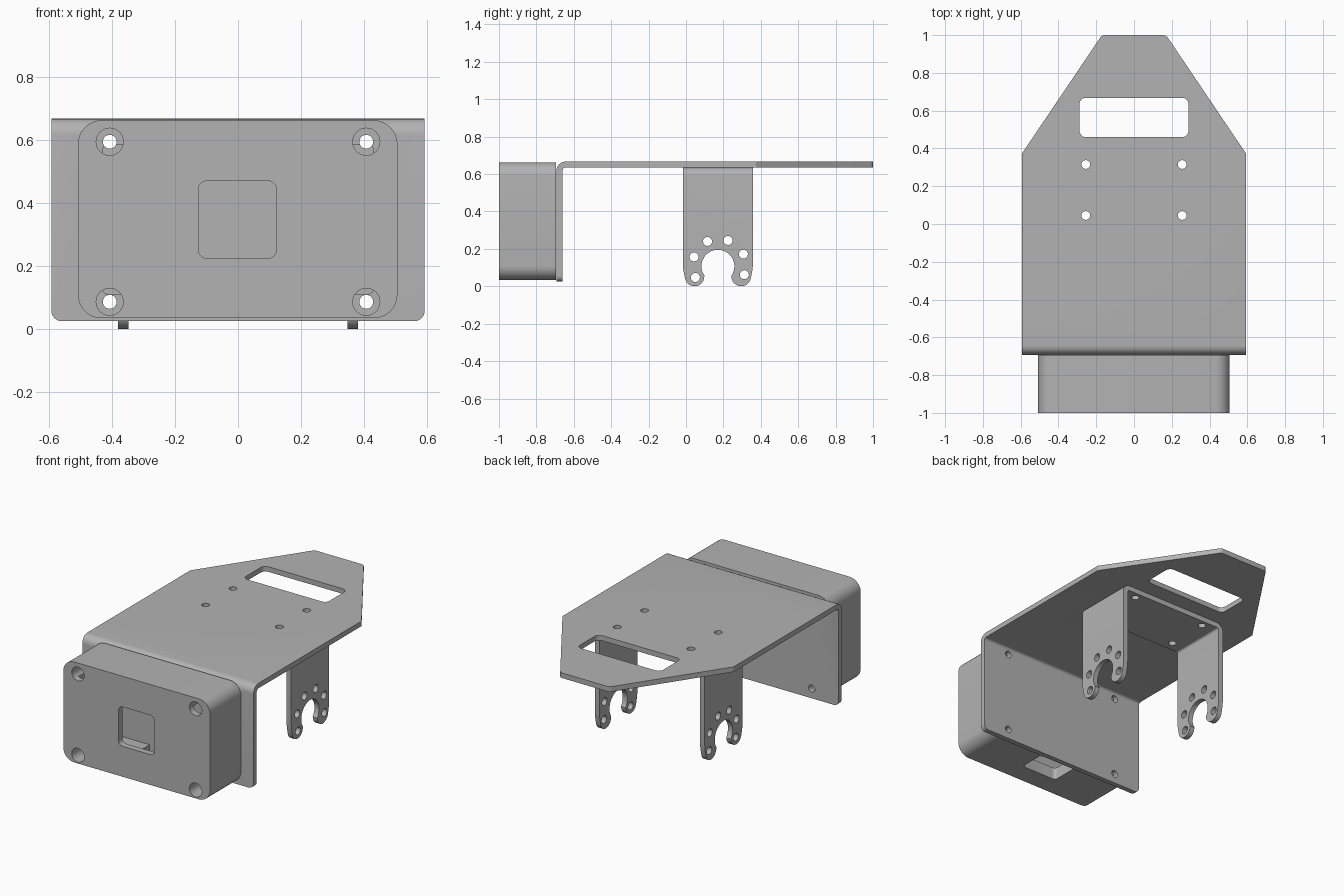
import bpy, bmesh, math
from mathutils import Vector

cube = bpy.data.objects.get("Cube")
if cube:
    bpy.data.objects.remove(cube, do_unlink=True)

metal = bpy.data.materials.new("plain grey")
metal.use_nodes = True
GREY = (0.45, 0.45, 0.45, 1)
metal.diffuse_color = GREY
metal.node_tree.nodes["Principled BSDF"].inputs["Base Color"].default_value = GREY


def arc(cu, cv, r, a0, a1, n=12):
    angles = [math.radians(a0 + (a1 - a0) * i / n) for i in range(n + 1)]
    return [(cu + r * math.cos(a), cv + r * math.sin(a)) for a in angles]


def circle(cu, cv, r):
    return arc(cu, cv, r, 0, 360, 32)[:-1]


def fillet(corners, n=8):
    """Outline from (u, v, radius) corners, each rounded by its radius."""
    out = []
    for i, (u, v, r) in enumerate(corners):
        p = Vector((u, v))
        if r == 0:
            out.append((u, v))
            continue
        a = (Vector(corners[i - 1][:2]) - p).normalized()
        b = (Vector(corners[(i + 1) % len(corners)][:2]) - p).normalized()
        half = a.angle(b) / 2
        c = p + (a + b).normalized() * (r / math.sin(half))
        start = p + a * (r / math.tan(half)) - c
        end = p + b * (r / math.tan(half)) - c
        sweep = start.angle_signed(end)
        for k in range(n + 1):
            t = -sweep * k / n
            s, co = math.sin(t), math.cos(t)
            out.append((c.x + start.x * co - start.y * s,
                        c.y + start.x * s + start.y * co))
    return out


def box_loop(u0, u1, v0, v1, r):
    return fillet([(u0, v0, r), (u1, v0, r), (u1, v1, r), (u0, v1, r)])


PLACE = {"x": lambda u, v, w: (w, u, v),
         "y": lambda u, v, w: (u, w, v),
         "z": lambda u, v, w: (u, v, w)}


def prism(name, loops, axis, w0, w1):
    """Extrude separate closed outlines along an axis."""
    bm = bmesh.new()
    for loop in loops:
        ends = [[bm.verts.new(PLACE[axis](u, v, w)) for u, v in loop] for w in (w0, w1)]
        bm.faces.new(ends[0])
        bm.faces.new(ends[1])
        for i in range(len(loop)):
            j = (i + 1) % len(loop)
            bm.faces.new((ends[0][i], ends[0][j], ends[1][j], ends[1][i]))
    bmesh.ops.recalc_face_normals(bm, faces=bm.faces)
    mesh = bpy.data.meshes.new(name)
    bm.to_mesh(mesh)
    bm.free()
    mesh.materials.append(metal)
    obj = bpy.data.objects.new(name, mesh)
    bpy.context.collection.objects.link(obj)
    return obj


def carve(obj, operation, *shape):
    cutter = prism("cutter", *shape)
    cutter.hide_render = True
    mod = obj.modifiers.new("carve", "BOOLEAN")
    mod.operation, mod.solver, mod.object = operation, "EXACT", cutter
    bpy.ops.object.select_all(action="DESELECT")
    bpy.context.view_layer.objects.active = obj
    obj.select_set(True)
    bpy.ops.object.modifier_apply(modifier=mod.name)
    bpy.data.objects.remove(cutter, do_unlink=True)


def finish(obj):
    bpy.ops.object.select_all(action="DESELECT")
    bpy.context.view_layer.objects.active = obj
    obj.select_set(True)
    bpy.ops.object.shade_smooth_by_angle(angle=math.radians(30))


T = 0.032                       # sheet thickness
TOP, FRONT, HALF = 0.667, -0.693, 0.592
SCREWS = [(x, z) for x in (-0.407, 0.407) for z in (0.086, 0.594)]
BOLTS = [(x, y) for x in (-0.255, 0.255) for y in (0.045, 0.315)]

# Bent main sheet: folded section trimmed to its top and front outlines
sheet = prism("bent_main_plate", [fillet([
    (FRONT, 0.025, 0), (FRONT, TOP, 0.05), (1, TOP, 0), (1, TOP - T, 0),
    (FRONT + T, TOP - T, 0.018), (FRONT + T, 0.025, 0)])], "x", -HALF, HALF)
carve(sheet, "INTERSECT", [fillet([
    (-HALF - 0.01, -0.8, 0), (HALF + 0.01, -0.8, 0), (HALF + 0.01, 0.36, 0),
    (0.17, 1, 0.03), (-0.17, 1, 0.03), (-HALF - 0.01, 0.36, 0)])], "z", -0.1, 0.8)
carve(sheet, "INTERSECT", [fillet([
    (-HALF, 0.025, 0.032), (HALF, 0.025, 0.032), (HALF, 0.8, 0), (-HALF, 0.8, 0)])],
    "y", -0.8, 1.1)
carve(sheet, "DIFFERENCE", [box_loop(-0.288, 0.288, 0.46, 0.668, 0.032)]
      + [circle(x, y, 0.023) for x, y in BOLTS], "z", 0.5, 0.8)
carve(sheet, "DIFFERENCE", [circle(x, z, 0.022) for x, z in SCREWS], "y", -0.8, -0.6)
finish(sheet)

# Hollow housing, open at the back against the sheet
housing = prism("front_housing", [box_loop(-0.508, 0.506, 0.034, 0.662, 0.075)],
                "y", -1, FRONT - 0.001)
carve(housing, "DIFFERENCE", [box_loop(-0.43, 0.43, 0.11, 0.586, 0.02)], "y", -0.96, -0.6)
carve(housing, "DIFFERENCE", [box_loop(-0.126, 0.122, 0.224, 0.47, 0.028)], "y", -1.1, -0.9)
carve(housing, "DIFFERENCE", [box_loop(-0.126, 0.122, -0.87, -0.6, 0.02)], "z", 0, 0.2)
carve(housing, "DIFFERENCE", [circle(x, z, 0.022) for x, z in SCREWS], "y", -1.1, -0.6)
carve(housing, "DIFFERENCE", [circle(x, z, 0.043) for x, z in SCREWS], "y", -1.1, -0.8)
finish(housing)

# U-shaped bracket: folded section trimmed to the forked leg outline
OUT, ROOF = 0.38, TOP - T - 0.001
bracket = prism("forked_bracket", [fillet([
    (-OUT, -0.1, 0), (-OUT, ROOF, 0.045), (OUT, ROOF, 0.045), (OUT, -0.1, 0),
    (OUT - T, -0.1, 0), (OUT - T, ROOF - T, 0.014), (T - OUT, ROOF - T, 0.014),
    (T - OUT, -0.1, 0)])], "y", -0.017, 0.358)
MID = 0.1705
half_leg = ([(-0.1, 0.8), (-0.1, 0.12), (-0.017, 0.12), (-0.015, 0.09)]
            + arc(0.046, 0.052, 0.052, 188, 362)
            + arc(MID, 0.107, 0.088, 217, 90, 20))
leg = half_leg + [(2 * MID - u, v) for u, v in reversed(half_leg[:-1])]
carve(bracket, "INTERSECT", [leg], "x", -0.5, 0.5)
LEG_HOLES = [(0.05, 0.047), (0.043, 0.157), (0.115, 0.24),
             (0.225, 0.245), (0.307, 0.172), (0.312, 0.062)]
carve(bracket, "DIFFERENCE", [circle(y, z, 0.024) for y, z in LEG_HOLES], "x", -0.5, 0.5)
carve(bracket, "DIFFERENCE", [circle(x, y, 0.023) for x, y in BOLTS], "z", 0.5, 0.8)
finish(bracket)
